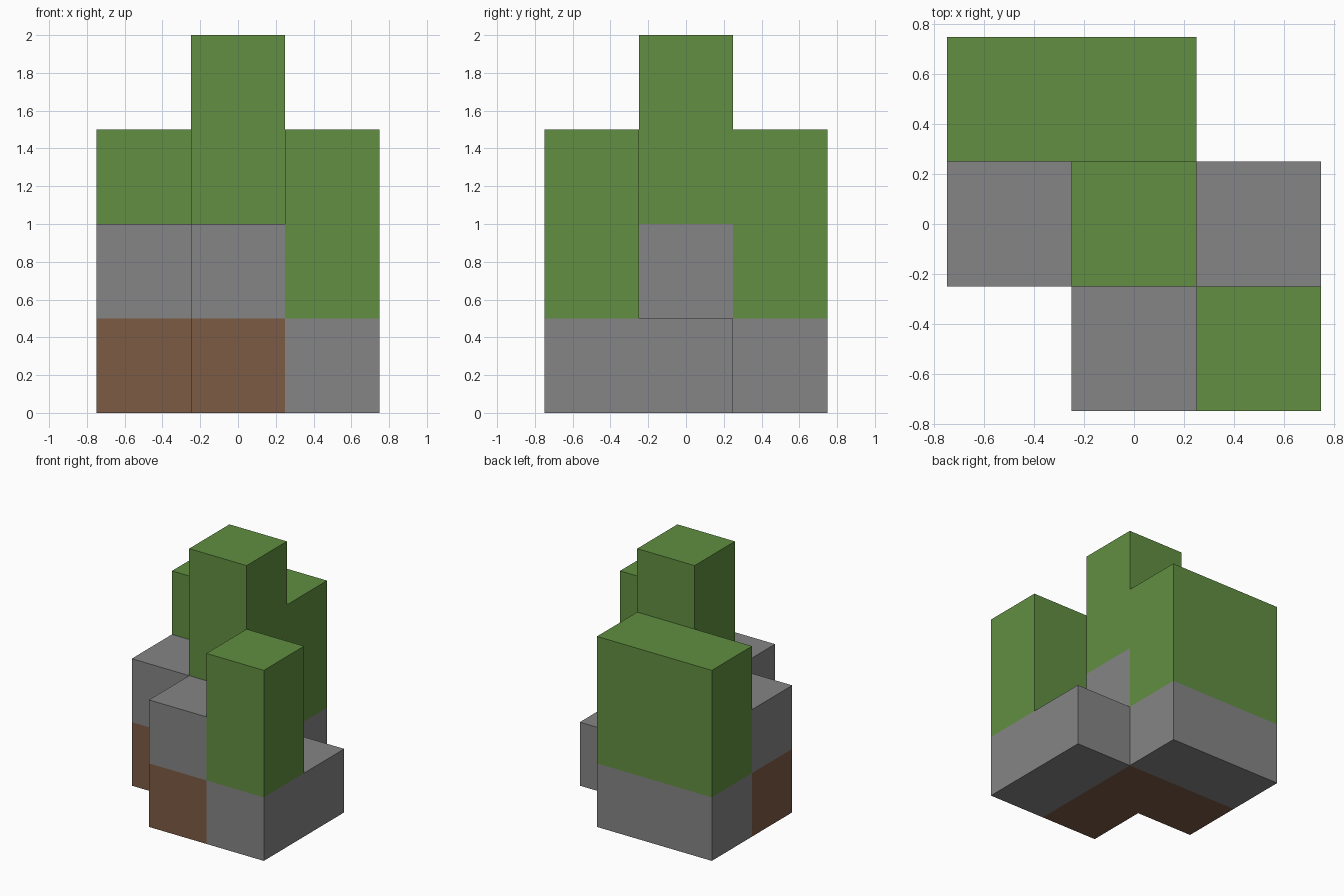
import bpy, bmesh
from mathutils import Vector

cube = bpy.data.objects.get("Cube")
if cube:
    bpy.data.objects.remove(cube, do_unlink=True)

CELL = 0.5


def material(name, rgb):
    mat = bpy.data.materials.new(name)
    mat.use_nodes = True
    mat.diffuse_color = (*rgb, 1)
    mat.node_tree.nodes["Principled BSDF"].inputs["Base Color"].default_value = (*rgb, 1)
    return mat


MATERIALS = {
    "earth": material("earth_brown", (0.202, 0.105, 0.06)),
    "stone": material("stone_grey", (0.235, 0.235, 0.235)),
    "grass": material("grass_green", (0.119, 0.275, 0.052)),
}

# Columns of blocks: (x cell, y cell) -> layers from the ground up
COLUMNS = {
    (0, 0): ["earth", "stone", "grass", "grass"],
    (-1, 0): ["earth", "stone"],
    (0, -1): ["earth", "stone"],
    (1, 0): ["stone"],
    (1, -1): ["stone", "grass", "grass"],
    (0, 1): ["stone", "grass", "grass"],
    (-1, 1): ["stone", "grass", "grass"],
}
BLOCKS = {(x, y, z): kind for (x, y), layers in COLUMNS.items()
          for z, kind in enumerate(layers)}


def exposed_shell(name, kind):
    """Join all blocks of one kind, keeping only their outer faces."""
    bm = bmesh.new()
    for cell, block_kind in BLOCKS.items():
        if block_kind != kind:
            continue
        centre = Vector(cell) * CELL + Vector((0, 0, CELL / 2))
        verts = bmesh.ops.create_cube(bm, size=CELL)["verts"]
        bmesh.ops.translate(bm, verts=verts, vec=centre)
        bm.normal_update()
        faces = {f for v in verts for f in v.link_faces}
        hidden = [f for f in faces
                  if tuple(c + round(n) for c, n in zip(cell, f.normal)) in BLOCKS]
        bmesh.ops.delete(bm, geom=hidden, context="FACES")
    # Weld the blocks and merge flat neighbouring faces
    bmesh.ops.remove_doubles(bm, verts=bm.verts[:], dist=0.001)
    bmesh.ops.dissolve_limit(bm, angle_limit=0.01, verts=bm.verts[:], edges=bm.edges[:])
    mesh = bpy.data.meshes.new(name)
    bm.to_mesh(mesh)
    bm.free()
    mesh.materials.append(MATERIALS[kind])
    obj = bpy.data.objects.new(name, mesh)
    bpy.context.collection.objects.link(obj)


exposed_shell("earth_base", "earth")
exposed_shell("stone_blocks", "stone")
exposed_shell("grass_columns", "grass")
